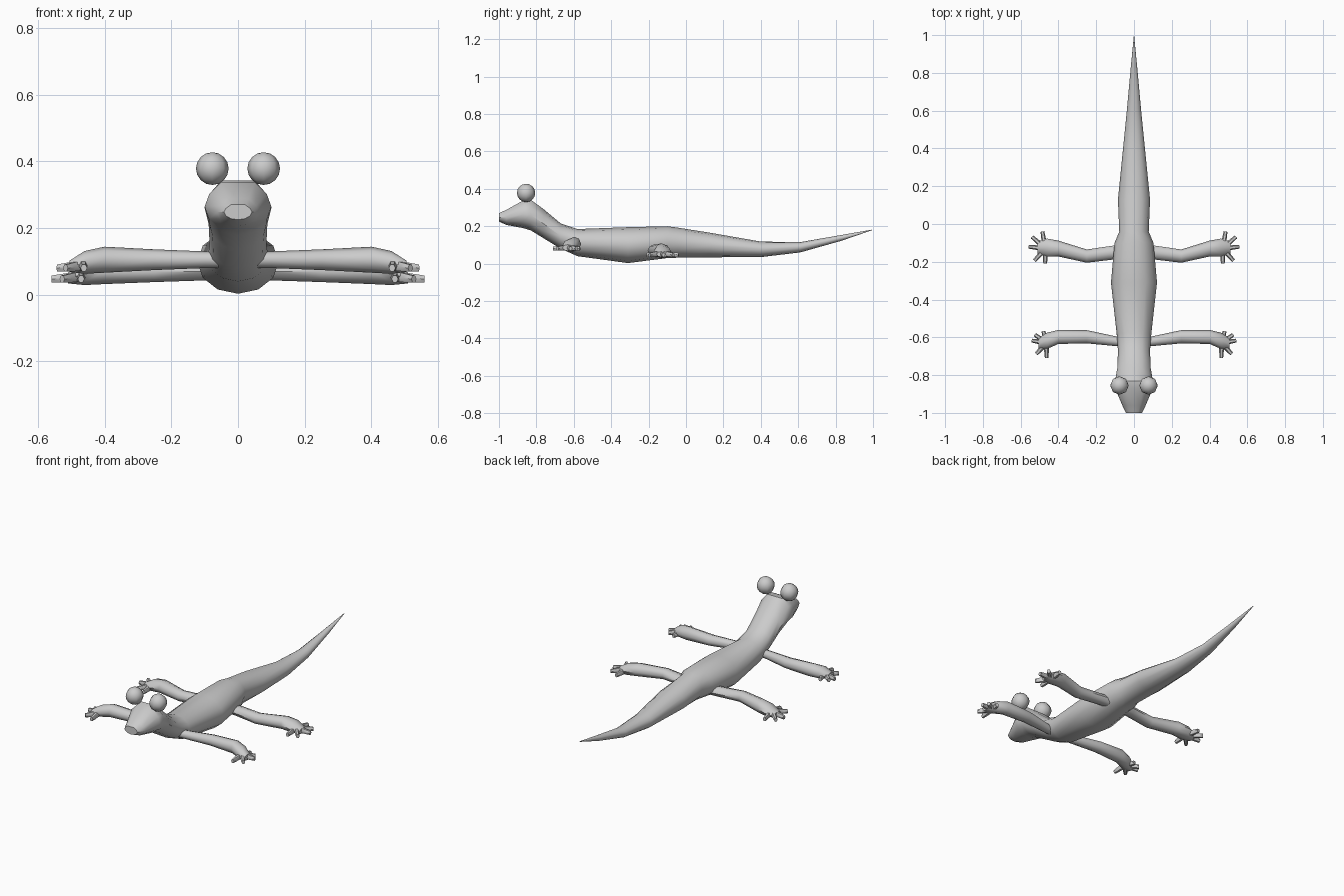
import bpy, math
from mathutils import Vector

cube = bpy.data.objects.get("Cube")
if cube:
    bpy.data.objects.remove(cube, do_unlink=True)

skin = bpy.data.materials.new("grey skin")
skin.use_nodes = True
GREY = (0.6, 0.6, 0.6, 1)
skin.diffuse_color = GREY
skin.node_tree.nodes["Principled BSDF"].inputs["Base Color"].default_value = GREY


def smooth(ob, angle):
    bpy.ops.object.select_all(action='DESELECT')
    ob.select_set(True)
    bpy.context.view_layer.objects.active = ob
    bpy.ops.object.shade_smooth_by_angle(angle=math.radians(angle))


def loft(name, stations, side, sides=8, angle=50):
    """Skin elliptical rings: (centre, half width, half height, flat top)."""
    verts, faces = [], []
    side = Vector(side).normalized()
    for centre, w, h, flat in stations:
        for i in range(sides):
            a = math.tau * i / sides
            up = math.sin(a)
            if flat and up > 0.8:
                up = 1
            verts.append(Vector(centre) + side * w * math.cos(a) + Vector((0, 0, h * up)))
    for r in range(len(stations) - 1):
        for i in range(sides):
            j = (i + 1) % sides
            a, b = r * sides, (r + 1) * sides
            faces.append((a + i, a + j, b + j, b + i))
    last = (len(stations) - 1) * sides
    faces.append(tuple(reversed(range(sides))))
    faces.append(tuple(range(last, last + sides)))
    mesh = bpy.data.meshes.new(name)
    mesh.from_pydata(verts, [], faces)
    mesh.materials.append(skin)
    ob = bpy.data.objects.new(name, mesh)
    bpy.context.collection.objects.link(ob)
    bpy.ops.object.select_all(action='DESELECT')
    ob.select_set(True)
    bpy.context.view_layer.objects.active = ob
    bpy.ops.object.mode_set(mode='EDIT')
    bpy.ops.mesh.select_all(action='SELECT')
    bpy.ops.mesh.normals_make_consistent(inside=False)
    bpy.ops.object.mode_set(mode='OBJECT')
    smooth(ob, angle)
    return ob


# Body from snout to tail tip: y, bottom, top, half width
profile = [
    (-1.0, .225, .27, .042), (-.96, .207, .288, .062), (-.87, .19, .338, .1),
    (-.83, .178, .342, .1), (-.76, .135, .29, .088), (-.67, .08, .215, .085),
    (-.58, .04, .185, .092), (-.31, .003, .195, .122), (-.1, .03, .2, .103),
    (-.04, .032, .192, .078), (.13, .034, .165, .085), (.4, .035, .118, .058),
    (.61, .06, .115, .037), (.83, .122, .153, .017), (.995, .179, .182, .001),
]
loft("body", [((0, y, (lo + hi) / 2), w, (hi - lo) / 2, y < -.8)
              for y, lo, hi, w in profile], (1, 0, 0), sides=12, angle=40)

# Legs: x, y, z, half depth, half height; toes: tip x, tip y
front_leg = [(.04, -.625, .105, .025, .024), (.1, -.62, .105, .026, .025),
             (.25, -.597, .105, .035, .031), (.4, -.598, .105, .037, .039),
             (.46, -.618, .097, .043, .034), (.505, -.632, .085, .03, .017)]
rear_leg = [(.04, -.145, .07, .036, .028), (.1, -.15, .07, .037, .027),
            (.25, -.17, .07, .035, .032), (.4, -.13, .07, .042, .038),
            (.46, -.125, .062, .048, .033), (.51, -.125, .05, .033, .016)]
front_toes = [(.48, -.567), (.525, -.585), (.542, -.617), (.517, -.688), (.462, -.71)]
rear_toes = [(.485, -.04), (.54, -.068), (.558, -.12), (.527, -.195), (.47, -.21)]

for end, leg, toes, palm, z in (
        ("front", front_leg, front_toes, (.465, -.63), .08),
        ("rear", rear_leg, rear_toes, (.47, -.13), .047)):
    for hand, s in (("left", 1), ("right", -1)):
        loft(f"{end}_{hand}_leg",
             [((s * x, y, h), w, t, False) for x, y, h, w, t in leg], (0, 1, 0))
        for n, (tx, ty) in enumerate(toes):
            root = Vector((s * palm[0], palm[1], z + .008))
            tip = Vector((s * tx, ty, z))
            d = tip - root
            loft(f"{end}_{hand}_toe_{n + 1}",
                 [(root, .014, .018, False), (root + d * .6, .012, .015, False),
                  (tip, .01, .012, False)], (-d.y, d.x, 0), sides=6)

# Bulging eyes on top of the head
for hand, s in (("left", 1), ("right", -1)):
    bpy.ops.mesh.primitive_uv_sphere_add(segments=8, ring_count=8, radius=.049,
                                         location=(s * .077, -.855, .378))
    eye = bpy.context.object
    eye.name = f"{hand}_eye"
    eye.data.materials.append(skin)
    smooth(eye, 60)
